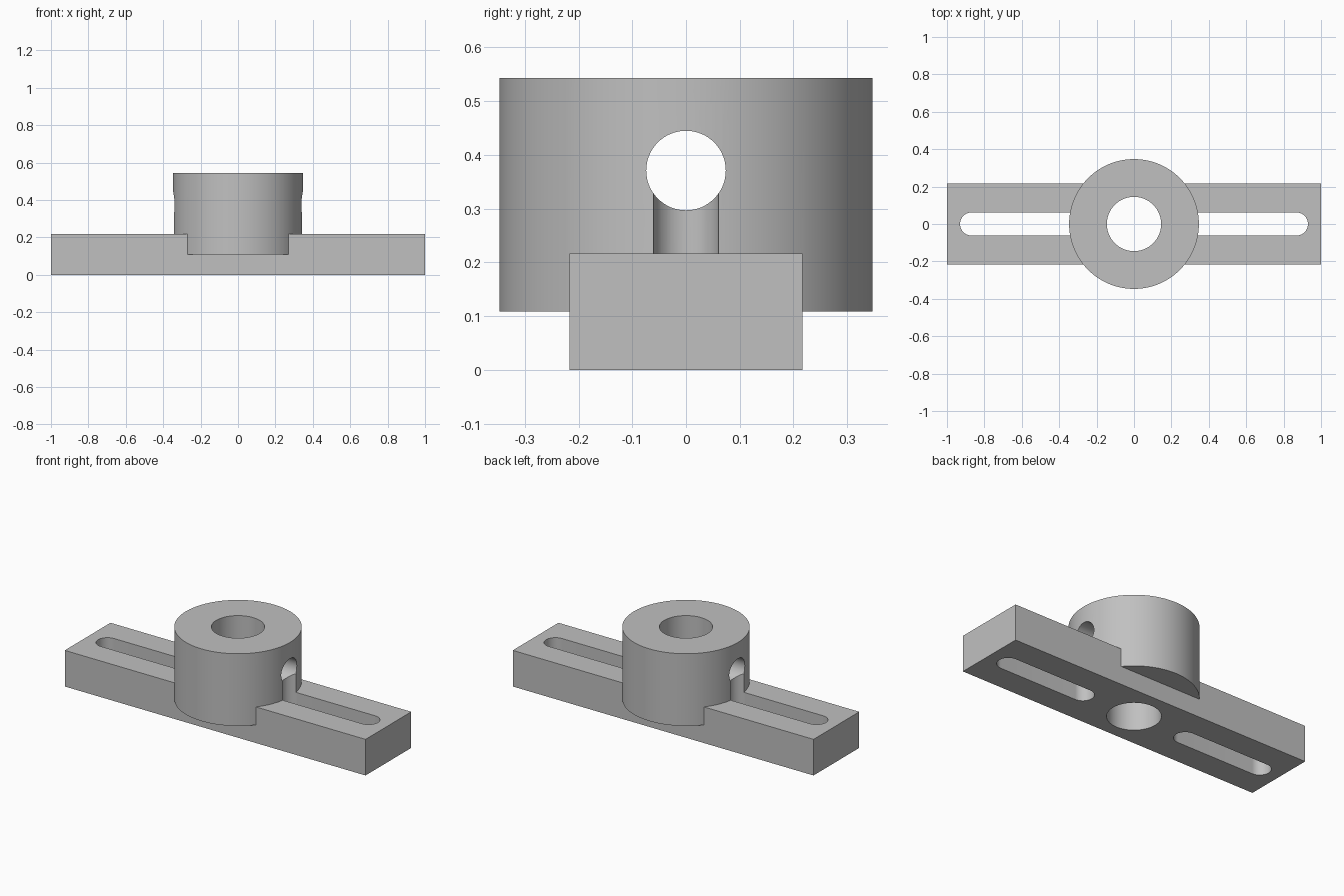
import bpy, bmesh, math
from mathutils import Matrix

cube = bpy.data.objects.get("Cube")
if cube:
    bpy.data.objects.remove(cube, do_unlink=True)

grey = bpy.data.materials.new("plain grey")
grey.use_nodes = True
colour = (0.53, 0.53, 0.53, 1)
grey.diffuse_color = colour
grey.node_tree.nodes["Principled BSDF"].inputs["Base Color"].default_value = colour

BAR_HALF_Y, BAR_TOP = 0.217, 0.217
BOSS_R, BOSS_LOW, BOSS_TOP = 0.347, 0.109, 0.543
BORE_R = 0.145
HOLE_R, HOLE_Z = 0.074, 0.371
SLOT_R, SLOT_IN, SLOT_OUT = 0.062, 0.354, 0.868


def finish(name, bm):
    bmesh.ops.recalc_face_normals(bm, faces=bm.faces)
    mesh = bpy.data.meshes.new(name)
    bm.to_mesh(mesh)
    bm.free()
    mesh.materials.append(grey)
    obj = bpy.data.objects.new(name, mesh)
    bpy.context.collection.objects.link(obj)
    return obj


def prism(name, outline, low, high):
    """Extrude an xy outline from low to high."""
    bm = bmesh.new()
    face = bm.faces.new([bm.verts.new((x, y, low)) for x, y in outline])
    top = bmesh.ops.extrude_face_region(bm, geom=[face])["geom"]
    verts = [v for v in top if isinstance(v, bmesh.types.BMVert)]
    bmesh.ops.translate(bm, verts=verts, vec=(0, 0, high - low))
    return finish(name, bm)


def arc(cx, radius, start, sweep, steps):
    angles = [start + sweep * i / steps for i in range(steps + 1)]
    return [(cx + radius * math.cos(a), radius * math.sin(a)) for a in angles]


def circle(radius, steps=128):
    return arc(0, radius, 0, math.tau, steps)[:-1]


def combine(target, tool, operation):
    """Apply a boolean and discard the tool."""
    tool.hide_render = True
    mod = target.modifiers.new(operation, "BOOLEAN")
    mod.operation, mod.solver, mod.object = operation, "EXACT", tool
    bpy.context.view_layer.objects.active = target
    bpy.ops.object.modifier_apply(modifier=mod.name)
    bpy.data.objects.remove(tool, do_unlink=True)


# Flat bar joined to the round boss
corners = [(-1, -BAR_HALF_Y), (1, -BAR_HALF_Y), (1, BAR_HALF_Y), (-1, BAR_HALF_Y)]
body = prism("slotted_bar_with_boss", corners, 0, BAR_TOP)
combine(body, prism("boss", circle(BOSS_R), BOSS_LOW, BOSS_TOP), "UNION")

# Vertical bore
combine(body, prism("bore_cutter", circle(BORE_R), -0.1, 1), "DIFFERENCE")

# Rounded slots, which run up into the boss as far as the cross hole
for side in (-1, 1):
    outline = (arc(SLOT_OUT, SLOT_R, -math.pi / 2, math.pi, 32)
               + arc(SLOT_IN, SLOT_R, math.pi / 2, math.pi, 32))
    outline = [(side * x, y) for x, y in outline]
    combine(body, prism("slot_cutter", outline, -0.1, HOLE_Z), "DIFFERENCE")

# Cross hole along the bar
hole = prism("cross_hole_cutter", circle(HOLE_R, 64), -0.6, 0.6)
hole.data.transform(Matrix.Translation((0, 0, HOLE_Z)) @ Matrix.Rotation(math.pi / 2, 4, "Y"))
combine(body, hole, "DIFFERENCE")

# Smooth curved walls, crisp edges
bpy.ops.object.select_all(action="DESELECT")
body.select_set(True)
bpy.context.view_layer.objects.active = body
bpy.ops.object.shade_smooth_by_angle(angle=math.radians(25))
